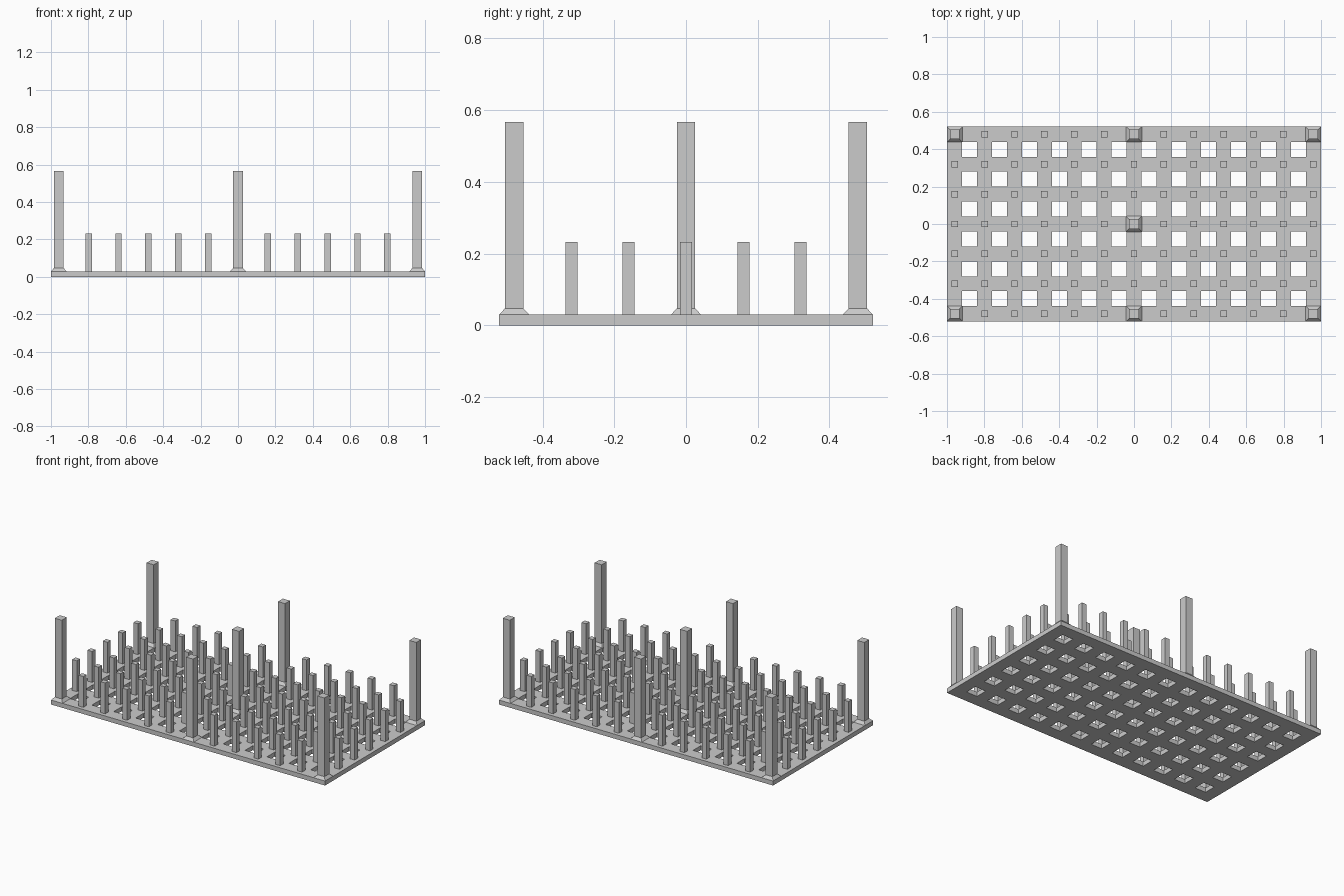
import bpy
import bmesh

cube = bpy.data.objects.get("Cube")
if cube:
    bpy.data.objects.remove(cube, do_unlink=True)

PITCH = 0.1597            # spacing of the pin grid
NX, NY = 6, 3             # grid steps on each side of the centre
HALF_X, HALF_Y = 1.0, 0.521
PLATE_TOP = 0.0295
HOLE = 0.04               # half width of a hole

grey = bpy.data.materials.new("plain grey")
grey.use_nodes = True
colour = (0.6, 0.6, 0.6, 1)
grey.diffuse_color = colour
grey.node_tree.nodes["Principled BSDF"].inputs["Base Color"].default_value = colour


def finish(bm, name):
    bmesh.ops.recalc_face_normals(bm, faces=bm.faces)
    mesh = bpy.data.meshes.new(name)
    bm.to_mesh(mesh)
    bm.free()
    mesh.materials.append(grey)
    obj = bpy.data.objects.new(name, mesh)
    bpy.context.collection.objects.link(obj)
    return obj


def column(name, x, y, profile):
    """Square column through (half width, height) rings, closed at both ends."""
    bm = bmesh.new()
    rings = [[bm.verts.new((x + sx * h, y + sy * h, z))
              for sx, sy in ((-1, -1), (1, -1), (1, 1), (-1, 1))]
             for h, z in profile]
    for low, high in zip(rings, rings[1:]):
        for i in range(4):
            j = (i + 1) % 4
            bm.faces.new((low[i], low[j], high[j], high[i]))
    bm.faces.new(rings[0])
    bm.faces.new(rings[-1])
    return finish(bm, name)


def edge_lines(steps, half):
    """Plate edges and the two sides of every hole along one axis."""
    lines = [-half]
    for i in range(-steps, steps):
        centre = (i + 0.5) * PITCH
        lines += [centre - HOLE, centre + HOLE]
    return lines + [half]


# Base plate: a lattice of cells with the hole cells left out, then thickened
xs, ys = edge_lines(NX, HALF_X), edge_lines(NY, HALF_Y)
bm = bmesh.new()
grid = [[bm.verts.new((x, y, 0)) for y in ys] for x in xs]
for i in range(len(xs) - 1):
    for j in range(len(ys) - 1):
        if not (i % 2 and j % 2):
            bm.faces.new((grid[i][j], grid[i + 1][j],
                          grid[i + 1][j + 1], grid[i][j + 1]))
extruded = bmesh.ops.extrude_face_region(bm, geom=bm.faces[:], use_keep_orig=True)
top = [v for v in extruded["geom"] if isinstance(v, bmesh.types.BMVert)]
bmesh.ops.translate(bm, verts=top, vec=(0, 0, PLATE_TOP))
finish(bm, "base_plate")

# Tall flared posts at the corners, long-side middles and centre; pins elsewhere
POST = ((0.042, PLATE_TOP), (0.0255, 0.0475), (0.0255, 0.567))
PIN = ((0.0168, PLATE_TOP), (0.0168, 0.233))
for i in range(-NX, NX + 1):
    for j in range(-NY, NY + 1):
        corner_or_middle = i in (-NX, 0, NX) and abs(j) == NY
        is_post = corner_or_middle or (i == 0 and j == 0)
        column("tall_post" if is_post else "pin",
               i * PITCH, j * PITCH, POST if is_post else PIN)
